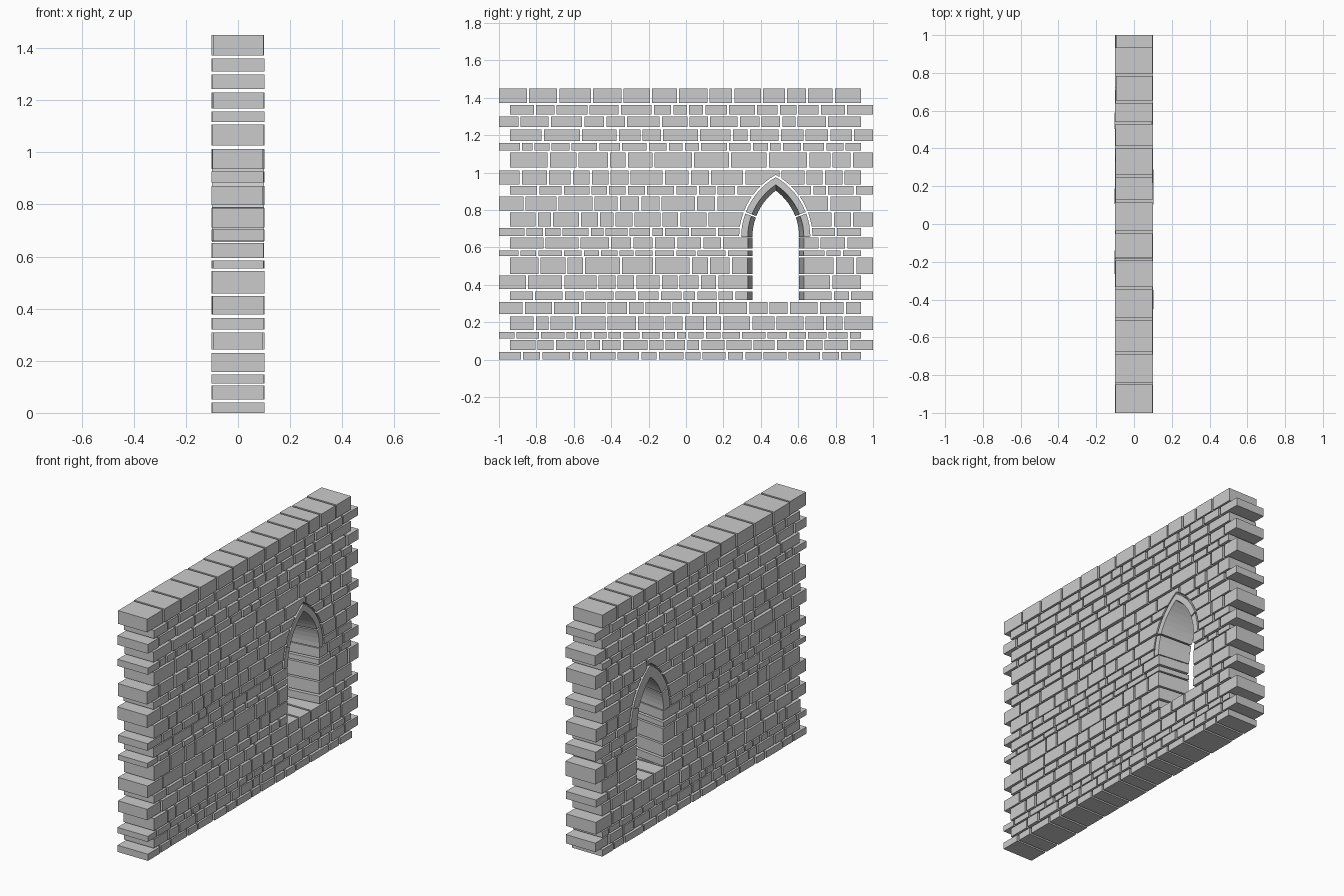
import bpy, bmesh, math, random

if "Cube" in bpy.data.objects:
    bpy.data.objects.remove(bpy.data.objects["Cube"])

random.seed(7)
GAP = 0.012          # open joint between stones
WIN = 0.48           # window centre in y
SPRING = 0.655       # height where the arch starts
K = 0.185            # arch centre offset from window axis
R_OUT, R_FRONT, R_BACK = 0.37, 0.335, 0.31

# each course: bottom z, top z, stones per full course
COURSES = [
    (0, .04, 16), (.052, .105, 16), (.113, .147, 20), (.157, .23, 15), (.243, .308, 15),
    (.32, .365, 17), (.377, .449, 15), (.458, .545, 14), (.554, .584, 18), (.595, .652, 14),
    (.66, .703, 17), (.711, .787, 16), (.797, .871, 14), (.884, .927, 17), (.937, 1.012, 15),
    (1.026, 1.106, 12), (1.117, 1.157, 18), (1.168, 1.229, 13), (1.244, 1.299, 14),
    (1.311, 1.36, 15), (1.371, 1.45, 13)]
# joints of the coping course
COPING = [-.845, -.683, -.503, -.34, -.187, -.043, .12, .253, .407, .535, .647, .79]


def new_object(name, bm):
    bmesh.ops.recalc_face_normals(bm, faces=bm.faces)
    me = bpy.data.meshes.new(name)
    bm.to_mesh(me)
    bm.free()
    ob = bpy.data.objects.new(name, me)
    bpy.context.collection.objects.link(ob)
    return ob


def loft(bm, rings):
    """Skin a list of equal closed rings and cap both ends."""
    vr = [[bm.verts.new(p) for p in r] for r in rings]
    n = len(vr[0])
    for a, b in zip(vr, vr[1:]):
        for i in range(n):
            j = (i + 1) % n
            bm.faces.new((a[i], a[j], b[j], b[i]))
    bm.faces.new(vr[0])
    bm.faces.new(vr[-1])


def stone(bm, y0, y1, z0, z1):
    d = 0.1 + random.uniform(-.004, .002)
    e = 0.1 + random.uniform(-.004, .002)
    loft(bm, [[(-d, y, z0), (e, y, z0), (e, y, z1), (-d, y, z1)] for y in (y0, y1)])


def split(lo, hi, width):
    """Random joints between lo and hi with the given average stone width."""
    n = max(1, round((hi - lo) / width))
    w = [random.uniform(.6, 1.4) for _ in range(n)]
    out, y = [], lo
    for v in w[:-1]:
        y += v * (hi - lo) / sum(w)
        out.append(y)
    return out


# window cutters: splayed jambs and pointed arch
bm = bmesh.new()
loft(bm, [[(x, WIN - h, z0), (x, WIN + h, z0), (x, WIN + h, z1), (x, WIN - h, z1)]
          for x, h in ((-.12, .1225), (.12, .1525)) for z0, z1 in ((.312, .657),)])
jamb_cutter = new_object("jamb_cutter", bm)

R_CUT = R_OUT + .011
apex = math.acos(K / R_CUT)
side = [(K - R_CUT * math.cos(apex * i / 12), SPRING + R_CUT * math.sin(apex * i / 12))
        for i in range(13)]
outline = side + [(-y, z) for y, z in side[-2::-1]]
bm = bmesh.new()
loft(bm, [[(x, WIN + y, z) for y, z in outline] for x in (-.12, .12)])
arch_cutter = new_object("arch_cutter", bm)


def carve(ob, cutter):
    m = ob.modifiers.new("window", 'BOOLEAN')
    m.operation, m.solver, m.object = 'DIFFERENCE', 'EXACT', cutter
    dg = bpy.context.evaluated_depsgraph_get()
    me = bpy.data.meshes.new_from_object(ob.evaluated_get(dg))
    ob.modifiers.clear()
    ob.data = me


# stone courses, alternately toothed at the ends
for i, (z0, z1, count) in enumerate(COURSES):
    lo, hi = (-1, .935) if i % 2 == 0 else (-.94, 1)
    width = 1.935 / count
    if i == 20:
        joints = COPING
    elif 5 <= i <= 13:
        # stones flanking the window run on into it and are carved back
        if i < 10:
            half = .15
        else:
            half = math.sqrt(R_CUT ** 2 - (z0 - SPRING) ** 2) - K
        joints = (split(lo, WIN - half, width) + [WIN]
                  + split(WIN + half, hi, width))
    else:
        joints = split(lo, hi, width)
    edges = [lo - GAP / 2] + list(joints) + [hi + GAP / 2]
    bm = bmesh.new()
    for a, b in zip(edges, edges[1:]):
        stone(bm, a + (0 if a == WIN else GAP / 2), b - GAP / 2, z0, z1)
    course = new_object(f"stone_course_{i + 1}", bm)
    if 5 <= i <= 9:
        carve(course, jamb_cutter)
    elif 10 <= i <= 14:
        carve(course, arch_cutter)

for c in (jamb_cutter, arch_cutter):
    bpy.data.objects.remove(c)

# four arch stones, mirrored about the window axis and crossing at the apex
top = math.acos(K / R_OUT)
joint = math.radians(20.5)
for s, label in ((1, "left"), (-1, "right")):
    for part, a0, a1, n in (("lower", .005, joint - .012, 4), ("upper", joint + .012, top, 8)):
        rings = []
        for i in range(n + 1):
            a = a0 + (a1 - a0) * i / n
            rings.append([(x, WIN + s * (K - r * math.cos(a)), SPRING + r * math.sin(a))
                          for x, r in ((.1, R_OUT), (.1, R_FRONT), (-.1, R_BACK), (-.1, R_OUT))])
        bm = bmesh.new()
        loft(bm, rings)
        new_object(f"arch_stone_{label}_{part}", bm)
